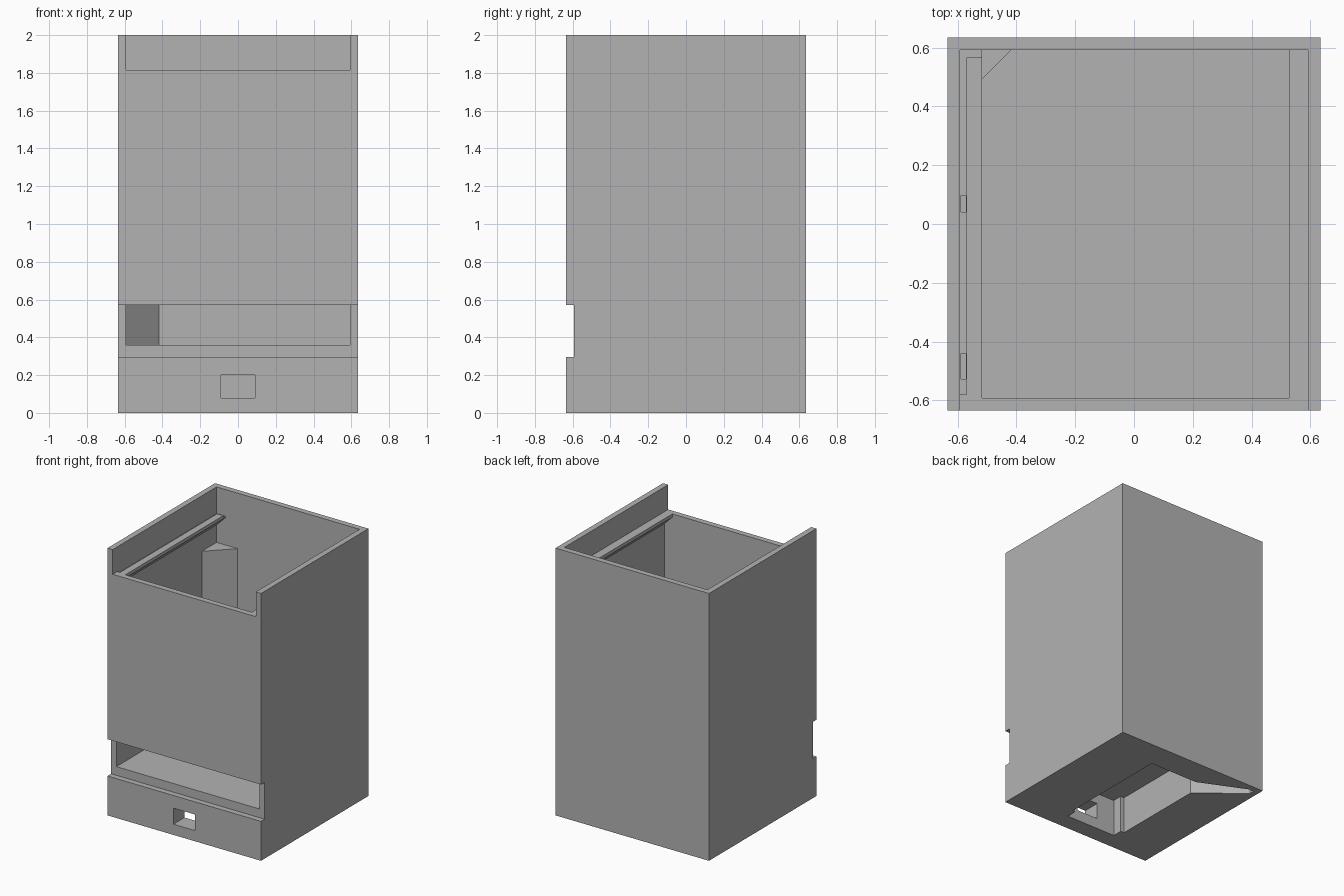
import bpy, bmesh
from mathutils import Vector

if "Cube" in bpy.data.objects:
    bpy.data.objects.remove(bpy.data.objects["Cube"], do_unlink=True)

grey = bpy.data.materials.new("plain grey")
grey.use_nodes = True
grey.diffuse_color = (0.45, 0.45, 0.45, 1)
grey.node_tree.nodes["Principled BSDF"].inputs["Base Color"].default_value = (0.45, 0.45, 0.45, 1)

HALF, INNER = 0.635, 0.592   # outer and inner half widths
FLOOR, LIP = 0.36, 1.815     # compartment floor and front wall top


def prism(name, points, direction):
    """Extrude a planar outline along a direction."""
    bm = bmesh.new()
    face = bm.faces.new([bm.verts.new(p) for p in points])
    extruded = bmesh.ops.extrude_face_region(bm, geom=[face])["geom"]
    bmesh.ops.translate(bm, vec=Vector(direction),
                        verts=[g for g in extruded if isinstance(g, bmesh.types.BMVert)])
    bmesh.ops.recalc_face_normals(bm, faces=bm.faces)
    mesh = bpy.data.meshes.new(name)
    bm.to_mesh(mesh)
    bm.free()
    mesh.materials.append(grey)
    obj = bpy.data.objects.new(name, mesh)
    bpy.context.collection.objects.link(obj)
    return obj


def column(name, outline, z0, z1):
    return prism(name, [(x, y, z0) for x, y in outline], (0, 0, z1 - z0))


def box(name, x0, x1, y0, y1, z0, z1):
    return column(name, [(x0, y0), (x1, y0), (x1, y1), (x0, y1)], z0, z1)


def cut(target, cutter):
    """Subtract the cutter, then discard it."""
    cutter.hide_render = True
    mod = target.modifiers.new("cut", "BOOLEAN")
    mod.operation, mod.solver, mod.object = "DIFFERENCE", "EXACT", cutter
    bpy.context.view_layer.update()
    graph = bpy.context.evaluated_depsgraph_get()
    result = bpy.data.meshes.new_from_object(target.evaluated_get(graph))
    target.modifiers.clear()
    target.data = result
    bpy.data.objects.remove(cutter, do_unlink=True)


# Housing with open top, low front wall and full-width front recess
housing = box("housing", -HALF, HALF, -HALF, HALF, 0, 2)
cut(housing, box("compartment", -INNER, INNER, -INNER, INNER, FLOOR, 2.2))
cut(housing, box("lid_opening", -INNER, INNER, -0.8, -0.5, LIP, 2.2))
cut(housing, box("front_recess", -0.8, 0.8, -0.8, -INNER, 0.295, 0.57))

# Underside bay, narrower towards the front, with a channel to the back corner
bay = [(-0.24, -0.505), (0.175, -0.505), (0.175, -0.43), (0.2, -0.43), (0.2, 0.43),
       (-0.2, 0.43), (-0.55, 0.59), (-0.59, 0.59), (-0.59, 0.55),
       (-0.27, 0.29), (-0.27, -0.43), (-0.24, -0.43)]
cut(housing, column("underside_bay", bay, -0.1, 0.28))
cut(housing, box("port", -0.09, 0.09, -0.8, -0.4, 0.08, 0.2))

# Three-sided post in the back corner
column("corner_post", [(-0.6, 0.6), (-0.6, 0.41), (-0.41, 0.6)], FLOOR - 0.01, 1.585)


# Lid rails along both side walls, bevelled underneath
def rail(name, side, edge):
    section = [(0.6, LIP), (edge, LIP), (edge, LIP - 0.025), (0.6, LIP - 0.025 - (0.6 - edge))]
    return prism(name, [(side * x, -0.61, z) for x, z in section], (0, 1.21, 0))


rail("left_rail", 1, 0.528)
right_rail = rail("right_rail", -1, 0.518)

# Groove beside the right rail, returning along the back, with two slots
groove = [(-0.62, -0.58), (-0.57, -0.58), (-0.57, 0.567), (-0.5, 0.567),
          (-0.5, 0.62), (-0.62, 0.62)]
cut(right_rail, column("rail_groove", groove, LIP - 0.015, LIP + 0.1))
for y0, y1 in ((-0.527, -0.44), (0.04, 0.097)):
    cut(right_rail, box("rail_slot", -0.588, -0.572, y0, y1, LIP - 0.06, LIP + 0.1))
